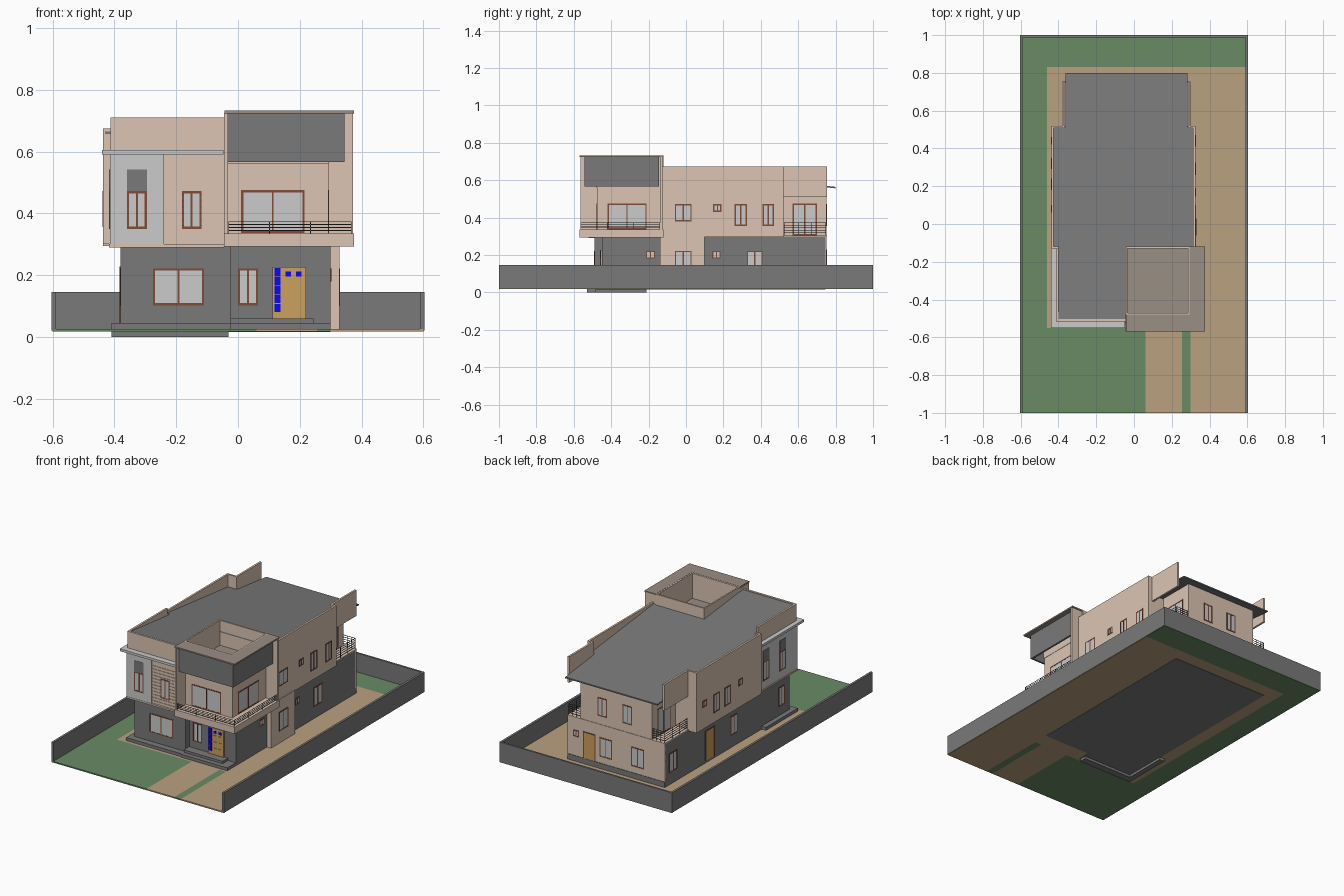
import bpy, bmesh
from mathutils import Vector


def mat(name, r, g, b):
    m = bpy.data.materials.new(name)
    m.diffuse_color = [min(1, (c * 1.1 / 255) ** 2.2) for c in (r, g, b)] + [1]
    return m


GREY = mat("dark_grey", 110, 110, 110)
DARK = mat("charcoal", 70, 70, 70)
BEIGE = mat("beige", 199, 178, 162)
TAUPE = mat("taupe", 139, 128, 119)
WHITE = mat("light_grey", 178, 179, 178)
TAN = mat("paving", 168, 145, 115)
GREEN = mat("grass", 95, 125, 92)
BROWN = mat("frame_brown", 115, 70, 55)
WOOD = mat("door_wood", 185, 145, 85)
BLUE = mat("blue_glass", 15, 15, 225)


def part(name, m, *boxes):
    """One object made of boxes (x0, x1, y0, y1, z0, z1)."""
    bm = bmesh.new()
    for x0, x1, y0, y1, z0, z1 in boxes:
        for v in bmesh.ops.create_cube(bm, size=1)["verts"]:
            v.co = Vector(((x0 + x1) / 2 + v.co.x * abs(x1 - x0),
                           (y0 + y1) / 2 + v.co.y * abs(y1 - y0),
                           (z0 + z1) / 2 + v.co.z * abs(z1 - z0)))
    me = bpy.data.meshes.new(name)
    bm.to_mesh(me)
    bm.free()
    me.materials.append(m)
    ob = bpy.data.objects.new(name, me)
    bpy.context.collection.objects.link(ob)
    return ob


def on_wall(face, p, u0, u1, d0, d1, z0, z1):
    """Box on a wall plane p; face is '+x', '-x', '+y' or '-y'; d is measured outwards."""
    s = 1 if face[0] == "+" else -1
    a, b = p + s * d0, p + s * d1
    return (a, b, u0, u1, z0, z1) if face[1] == "x" else (u0, u1, a, b, z0, z1)


def window(name, face, p, u0, u1, z0, z1, n=2, m=BROWN):
    t, d = 0.007, .0022
    W = lambda *a: on_wall(face, p, *a)
    bars = [W(u0, u1, -.005, d, z0, z0 + t), W(u0, u1, -.005, d, z1 - t, z1),
            W(u0, u0 + t, -.005, d, z0 + t, z1 - t), W(u1 - t, u1, -.005, d, z0 + t, z1 - t)]
    for i in range(1, n):
        c = u0 + (u1 - u0) * i / n
        bars.append(W(c - .003, c + .003, -.005, d, z0 + t, z1 - t))
    part(name + "_frame", m, *bars)
    part(name + "_pane", WHITE, W(u0 + t, u1 - t, -.005, .001, z0 + t, z1 - t))


def door(name, face, p, u0, u1, z0, z1):
    W = lambda *a: on_wall(face, p, *a)
    part(name + "_frame", BROWN, W(u0 - .006, u0, -.005, .003, z0, z1), W(u1, u1 + .006, -.005, .003, z0, z1),
         W(u0 - .006, u1 + .006, -.005, .003, z1, z1 + .006))
    part(name + "_leaf", WOOD, W(u0, u1, -.005, .0015, z0, z1))


def railing(name, pts, z0, z1, bars):
    """Horizontal bars and posts along an axis-aligned path."""
    r, out = .0012, []
    for (xa, ya), (xb, yb) in zip(pts, pts[1:]):
        lx, hx, ly, hy = min(xa, xb), max(xa, xb), min(ya, yb), max(ya, yb)
        for i in range(bars):
            z = z1 - (z1 - z0) * i / bars
            out.append((lx - r, hx + r, ly - r, hy + r, z - r, z + r))
        for k in range(4):
            x, y = xa + (xb - xa) * k / 3, ya + (yb - ya) * k / 3
            out.append((x - r, x + r, y - r, y + r, z0, z1))
    part(name, DARK, *out)


# Plot: lawn, paving and boundary wall
G = (.018, .026)
part("lawn", GREEN, (-.6, -.46, -1, 1, *G), (-.46, .6, .83, 1, *G),
     (-.46, .06, -1, -.55, *G), (.255, .3, -1, -.55, *G))
part("paving", TAN, (-.46, .6, -.55, .83, *G), (.06, .255, -1, -.55, *G), (.3, .6, -1, -.55, *G))
part("boundary_wall", GREY, (-.603, -.589, -1, 1, .02, .145), (.589, .603, -1, 1, .02, .145),
     (-.589, .589, .988, 1, .02, .145))

# L-shaped foundation edge and entrance steps
part("foundation_edge", GREY, (-.41, -.03, -.53, -.485, 0, .016), (-.41, -.375, -.485, -.21, 0, .016))
part("steps", GREY, (-.41, -.025, -.53, -.47, .016, .045), (-.41, -.375, -.47, -.21, .016, .045),
     (-.025, .3, -.535, -.44, .02, .045), (-.025, .245, -.505, -.44, .045, .06))

# Ground floor
part("ground_floor", GREY, (-.38, -.025, -.49, -.4, .016, .3), (-.38, .3, -.45, .745, .016, .3))
part("rear_wall_skin", BEIGE, (-.38, .3, .74, .752, .06, .3))
part("rear_plinth", GREY, (-.38, .3, .74, .755, .02, .06))
part("stair_bay", BEIGE, (.2, .328, -.14, .1, .026, .3))

# Upper floor
part("upper_floor", BEIGE, (-.437, .325, -.13, .52, .3, .556), (-.29, .21, .51, .752, .3, .558),
     (-.408, -.04, -.51, -.12, .3, .556))
part("floor_band", BEIGE, (-.418, -.045, -.522, -.13, .29, .3), (-.437, .325, -.125, .52, .295, .302),
     (-.38, .3, .52, .755, .297, .304))
part("corner_cladding", WHITE, (-.415, -.24, -.52, -.5, .3, .59), (-.415, -.4, -.5, -.13, .3, .59))
part("siding_boards", BEIGE, *[(-.24, -.045, -.513, -.508, z / 1000, z / 1000 + .017)
                               for z in range(302, 585, 20)])
part("cornice", WHITE, (-.44, -.047, -.55, -.5, .59, .605), (-.44, -.405, -.5, -.13, .59, .605))

# Roof slab falling towards the rear, then parapets
roof = part("roof", GREY, (-.43, .318, -.13, .515, 0, .008), (-.362, .283, .515, .8, 0, .008),
            (-.402, -.04, -.504, -.13, 0, .008))
for v in roof.data.vertices:
    v.co.z += .556 + (.8 - v.co.y) * .109
P = (.55, .674)
part("parapet", BEIGE, (-.437, -.425, -.13, .52, *P), (.313, .325, -.13, .52, *P),
     (-.425, -.365, .508, .52, *P), (.285, .313, .508, .52, *P),
     (-.437, -.4, -.13, -.118, *P),
     (-.377, -.365, .52, .755, .51, .674), (.285, .297, .52, .755, .51, .674),
     (-.412, -.045, -.515, -.502, .55, .71), (-.412, -.4, -.502, -.13, .55, .71))

# Front tower with wrap-around balcony
part("tower_room", BEIGE, (-.04, .293, -.475, -.122, .3, .57))
part("tower_roof", TAUPE, (-.036, .286, -.471, -.13, .565, .575))
part("tower_parapet", BEIGE, (-.043, -.034, -.48, -.12, .56, .732), (.285, .295, -.48, -.12, .56, .732),
     (-.034, .285, -.48, -.47, .56, .732), (-.034, .285, -.13, -.12, .56, .732))
part("tower_canopy", TAUPE, (.294, .375, -.57, -.12, .724, .733), (-.043, .294, -.57, -.479, .724, .733))
part("tower_fins", BEIGE, (-.045, -.033, -.565, -.47, .3, .725), (.29, .373, -.14, -.125, .3, .725))
part("balcony_slab", BEIGE, (-.045, .375, -.57, -.12, .292, .335))
railing("balcony_railing", [(-.03, -.563), (.367, -.563), (.367, -.14)], .335, .373, 4)

# Screens under the canopy, with a fine diagonal relief
part("screen_panels", GREY, (-.032, .345, -.542, -.53, .567, .724), (.333, .345, -.53, -.145, .567, .724))
bm = bmesh.new()
for n, (lo, hi) in enumerate(((-.03, .343), (-.54, -.147))):
    for k in range(14):
        for flip in (0, 1):
            u = lo + (hi - lo) * k / 14
            v = u + (hi - lo) / 14
            if flip:
                u, v = v, u
            for j in range(3):
                za, zb = .57 + j * .051, .57 + j * .051 + .048
                q = [(u, za), (u, za + .003), (v, zb + .003), (v, zb)]
                bm.faces.new([bm.verts.new((a, -.5432, z) if n == 0 else (.3462, a, z)) for a, z in q])
me = bpy.data.meshes.new("screen_lattice")
bm.to_mesh(me)
bm.free()
me.materials.append(GREY)
bpy.context.collection.objects.link(bpy.data.objects.new("screen_lattice", me))

# Rear corner balconies
railing("rear_left_railing", [(-.29, .747), (-.376, .747), (-.376, .525)], .304, .372, 5)
railing("rear_right_railing", [(.21, .747), (.296, .747), (.296, .525)], .304, .372, 5)

# Front windows
window("living_window", "-y", -.49, -.275, -.11, .102, .222)
window("hall_window", "-y", -.45, 0, .065, .102, .222)
window("corner_window", "-y", -.52, -.36, -.295, .35, .472)
window("siding_window", "-y", -.513, -.182, -.118, .35, .472)
window("tower_front_window", "-y", -.475, .01, .215, .337, .475, 2, BROWN)
part("corner_panels", GREY, on_wall("-y", -.52, -.36, -.295, -.005, .002, .472, .542),
     *[on_wall("-x", -.415, u, u + .06, -.005, .002, .472, .542) for u in (-.4, -.235)])

# Right, left and rear windows: (face, plane, u0, u1, z0, z1)
rows = [("+x", .293, -.42, -.21, .337, .475)]
rows += [("+x", .325, a, b, z, .472) for a, b, z in
         ((-.06, .03, .38), (.145, .19, .43), (.26, .325, .355), (.41, .47, .355))]
rows += [("+x", p, a, b, z, .222) for p, a, b, z in
         ((.3, -.215, -.165, .18), (.328, -.06, .03, .1), (.3, .14, .185, .18), (.3, .325, .41, .1))]
rows += [("-x", -.437, a, b, z, .472) for a, b, z in
         ((.42, .46, .43), (.29, .35, .355), (.18, .24, .355), (.06, .1, .43))]
rows += [("-x", -.415, -.4, -.34, .35, .472), ("-x", -.415, -.235, -.175, .35, .472),
         ("-x", -.38, .63, .71, .1, .222),
         ("-x", -.38, .03, .1, .1, .222), ("-x", -.38, -.44, -.38, .1, .222)]
rows += [("+y", .752, a, b, z0, z1) for a, b, z0, z1 in
         ((.22, .26, .18, .222), (-.01, .075, .1, .222), (-.235, -.145, .1, .222),
          (.025, .09, .355, .472), (-.15, -.085, .355, .472))]
for i, r in enumerate(rows):
    window("window_%02d" % i, *r)

# Glazed doors from the rear rooms onto the corner balconies
window("rear_left_balcony_door", "-x", -.29, .57, .7, .305, .475)
window("rear_right_balcony_door", "+x", .21, .57, .7, .305, .475)

# Doors; the front door has blue glass and raised panels
door("rear_door", "+y", .752, .11, .185, .06, .222)
door("side_door", "-x", -.38, .265, .345, .04, .222)
part("front_door", WOOD, (.112, .22, -.458, -.44, .06, .226))
F = (-.461, -.45)
part("front_door_glass", BLUE, *[(.118, .138, *F, .08 + i * .029, .107 + i * .029) for i in range(5)],
     (.153, .171, *F, .195, .211), (.187, .205, *F, .195, .211))
part("front_door_panels", WOOD, *[(x, x + .02, *F, z, z + .028)
                                  for x in (.152, .186) for z in (.075, .115, .155)])
